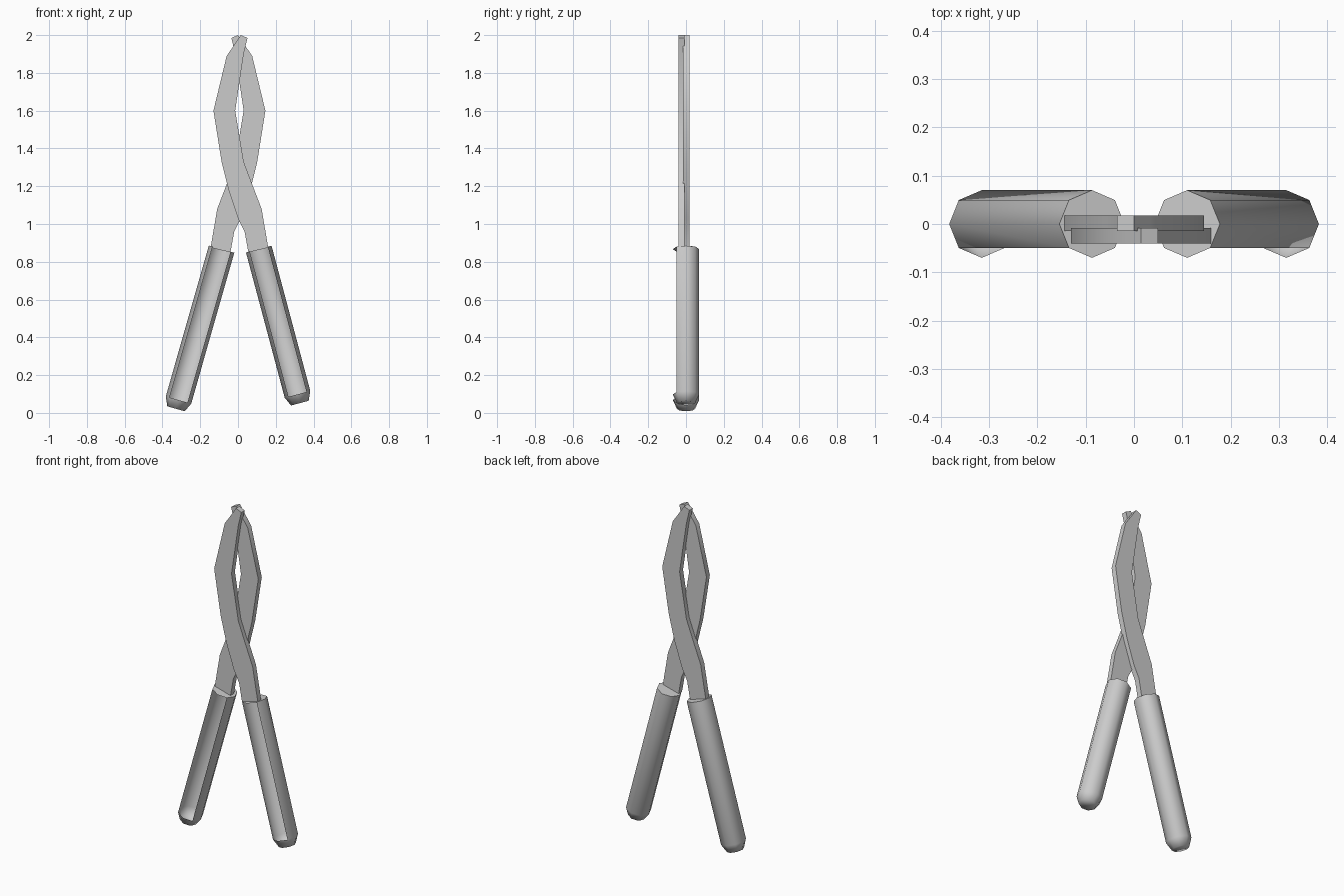
import bpy, bmesh
from math import cos, sin, pi, radians
from mathutils import Vector

if "Cube" in bpy.data.objects:
    bpy.data.objects.remove(bpy.data.objects["Cube"])

MID = 0.0075  # mirror line of the two crossing arms


def make_object(name, bm, angle):
    bmesh.ops.recalc_face_normals(bm, faces=bm.faces)
    me = bpy.data.meshes.new(name)
    bm.to_mesh(me)
    bm.free()
    ob = bpy.data.objects.new(name, me)
    bpy.context.collection.objects.link(ob)
    bpy.ops.object.select_all(action='DESELECT')
    ob.select_set(True)
    bpy.context.view_layer.objects.active = ob
    bpy.ops.object.shade_smooth_by_angle(angle=radians(angle))
    return ob


# Arm outline (x, z): outer edge from tip down, inner edge back up
ARM = [(0.015, 2.0), (-0.015, 1.955), (-0.06, 1.89), (-0.13, 1.6),
       (-0.087, 1.33), (-0.05, 1.18), (0.0, 1.03), (0.035, 0.96), (0.055, 0.85),
       (0.16, 0.875), (0.125, 1.08), (0.075, 1.21), (0.03, 1.33),
       (-0.015, 1.6), (0.03, 1.9), (0.05, 1.985)]


def arm(name, y0, y1, flip):
    bm = bmesh.new()
    pts = [(2 * MID - x if flip else x, z) for x, z in ARM]
    face = bm.faces.new([bm.verts.new((x, y0, z)) for x, z in pts])
    ext = bmesh.ops.extrude_face_region(bm, geom=[face])
    moved = [g for g in ext['geom'] if isinstance(g, bmesh.types.BMVert)]
    bmesh.ops.translate(bm, verts=moved, vec=(0, y1 - y0, 0))
    return make_object(name, bm, 30)


def grip(name, top, bottom):
    """Octagonal sleeve, open along the front, with a tapered closed end."""
    top, bottom = Vector(top), Vector(bottom)
    axis = (bottom - top).normalized()
    side = Vector((0, 1, 0)).cross(axis).normalized()
    bm = bmesh.new()
    rings = []
    for c, r in ((top, 0.07), (bottom, 0.07), (bottom + axis * 0.048, 0.048)):
        rings.append([bm.verts.new(c + side * r * cos(i * pi / 4)
                                   + Vector((0, r * sin(i * pi / 4), 0)))
                      for i in range(8)])
    for k in range(2):
        for i in range(8):
            if k == 0 and i in (5, 6):  # open front of the sleeve
                continue
            j = (i + 1) % 8
            bm.faces.new((rings[k][i], rings[k][j], rings[k + 1][j], rings[k + 1][i]))
    bm.faces.new(rings[0])
    bm.faces.new(rings[2])
    return make_object(name, bm, 72)


# Crossing metal arms
arm("front_arm", -0.04, -0.008, False)
arm("back_arm", -0.015, 0.018, True)

# Hand grips
grip("left_grip", (-0.087, 0, 0.867), (-0.315, 0, 0.068))
grip("right_grip", (0.11, 0, 0.867), (0.315, 0, 0.098))
